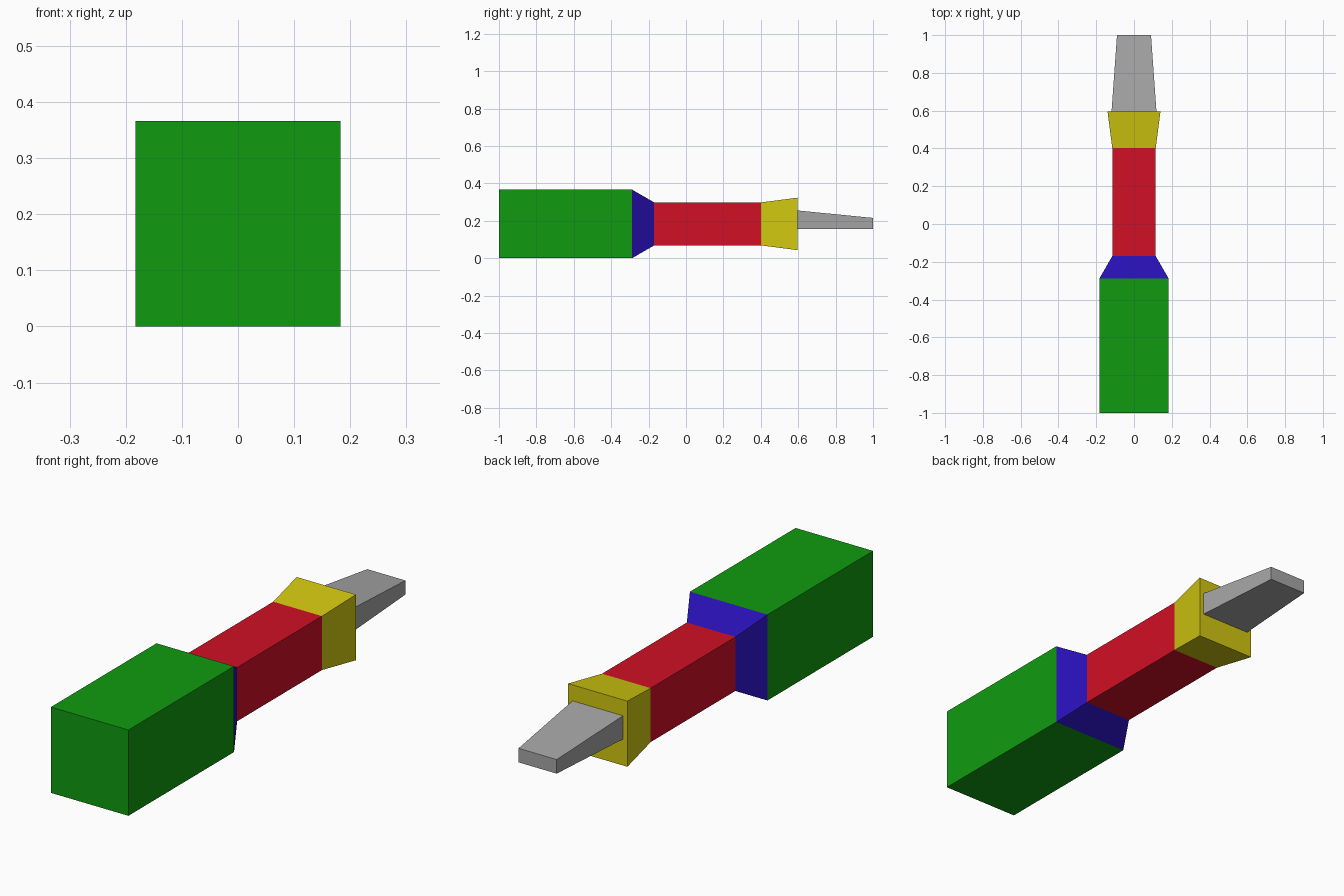
import bpy
import bmesh

cube = bpy.data.objects.get("Cube")
if cube:
    bpy.data.objects.remove(cube, do_unlink=True)


def material(name, rgb):
    mat = bpy.data.materials.new(name)
    mat.use_nodes = True
    color = (*rgb, 1.0)
    mat.diffuse_color = color
    mat.node_tree.nodes["Principled BSDF"].inputs["Base Color"].default_value = color
    return mat


def tapered_block(name, mat, start, end):
    """Square-sided block between two sections: (y, half width, z low, z high)."""
    bm = bmesh.new()
    bmesh.ops.create_cube(bm, size=2)
    for v in bm.verts:
        y, half, low, high = end if v.co.y > 0 else start
        v.co = (half * v.co.x, y, high if v.co.z > 0 else low)
    bmesh.ops.recalc_face_normals(bm, faces=bm.faces)
    mesh = bpy.data.meshes.new(name)
    bm.to_mesh(mesh)
    bm.free()
    mesh.materials.append(mat)
    obj = bpy.data.objects.new(name, mesh)
    bpy.context.collection.objects.link(obj)


def square(y, half):
    """Square section centred on the long axis."""
    return (y, half, AXIS - half, AXIS + half)


AXIS = 0.183

green = material("green", (0.005, 0.33, 0.005))
blue = material("blue", (0.02, 0.005, 0.45))
red = material("red", (0.64, 0.005, 0.018))
yellow = material("yellow", (0.64, 0.57, 0.005))
grey = material("grey", (0.38, 0.38, 0.38))

# Sections along the length, front to back
front = square(-1.0, 0.183)
shoulder = square(-0.288, 0.183)
neck = square(-0.17, 0.115)
collar_front = square(0.402, 0.115)
collar_back = square(0.595, 0.14)

# Handle, neck, shaft and collar
tapered_block("handle", green, front, shoulder)
tapered_block("neck", blue, shoulder, neck)
tapered_block("shaft", red, neck, collar_front)
tapered_block("collar", yellow, collar_front, collar_back)

# Flat-bottomed tip
tapered_block("tip", grey, (0.595, 0.119, 0.155, 0.255), (1.0, 0.09, 0.155, 0.215))
